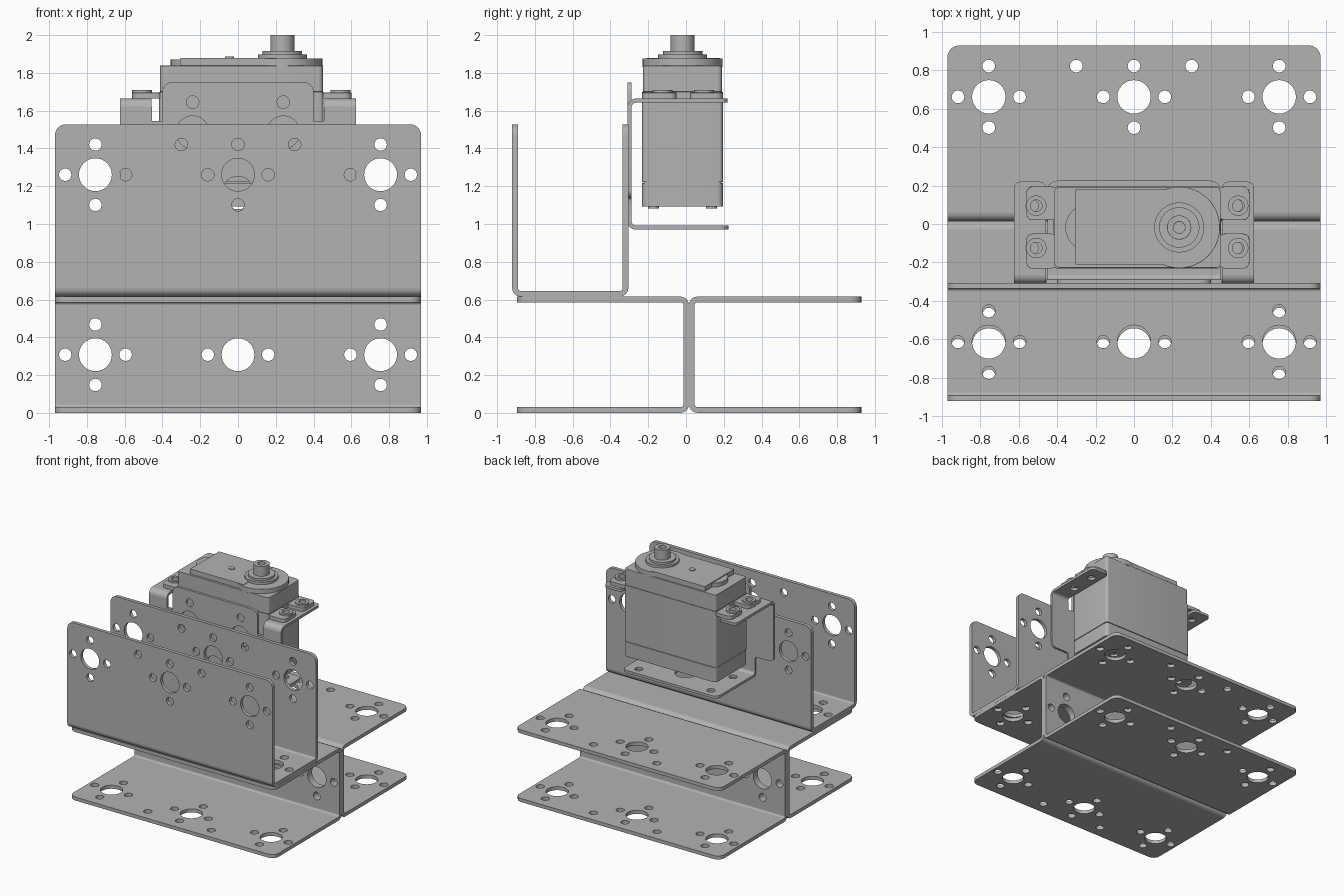
import bpy, bmesh, math
from mathutils import Vector, Matrix

cube = bpy.data.objects.get("Cube")
if cube:
    bpy.data.objects.remove(cube, do_unlink=True)

metal = bpy.data.materials.new("plain grey")
metal.use_nodes = True
GREY = (0.45, 0.45, 0.45, 1)
metal.diffuse_color = GREY
metal.node_tree.nodes["Principled BSDF"].inputs["Base Color"].default_value = GREY

X, Y, Z = Vector((1, 0, 0)), Vector((0, 1, 0)), Vector((0, 0, 1))


def frame(origin, u, v):
    """Matrix whose local x, y axes run along u, v."""
    m = Matrix((u, v, u.cross(v))).transposed().to_4x4()
    m.translation = origin
    return m


def circle(x, y, r, n=32):
    return [(x + r * math.cos(k * math.tau / n), y + r * math.sin(k * math.tau / n)) for k in range(n)]


def fillet(corners, steps=6):
    """Outline from (x, y, radius) corners, each rounded off."""
    out = []
    for i, (x, y, r) in enumerate(corners):
        p = Vector((x, y))
        a = (Vector(corners[i - 1][:2]) - p).normalized()
        b = (Vector(corners[(i + 1) % len(corners)][:2]) - p).normalized()
        if r == 0:
            out.append((x, y))
            continue
        for k in range(steps + 1):
            t = k / steps * math.pi / 2
            out.append(tuple(p + a * r * (1 - math.sin(t)) + b * r * (1 - math.cos(t))))
    return out


def rect(x0, x1, y0, y1, r=0.0, r_low=None):
    low = r if r_low is None else r_low
    return fillet([(x0, y0, low), (x1, y0, low), (x1, y1, r), (x0, y1, r)])


def slab(bm, loops, w0, w1, matrix=Matrix()):
    """Filled outline with holes, between local heights w0 and w1."""
    curve = bpy.data.curves.new("outline", 'CURVE')
    curve.dimensions, curve.fill_mode = '2D', 'BOTH'
    curve.extrude = (w1 - w0) / 2
    for loop in loops:
        spline = curve.splines.new('POLY')
        spline.points.add(len(loop) - 1)
        for point, (x, y) in zip(spline.points, loop):
            point.co = (x, y, 0, 1)
        spline.use_cyclic_u = True
    helper = bpy.data.objects.new("outline", curve)
    bpy.context.collection.objects.link(helper)
    deps = bpy.context.evaluated_depsgraph_get()
    mesh = bpy.data.meshes.new_from_object(helper.evaluated_get(deps))
    mesh.transform(matrix @ Matrix.Translation((0, 0, (w0 + w1) / 2)))
    bm.from_mesh(mesh)
    bpy.data.objects.remove(helper, do_unlink=True)
    bpy.data.curves.remove(curve)
    bpy.data.meshes.remove(mesh)


def finish(name, bm, matrix=Matrix(), bevel=0.0):
    bmesh.ops.remove_doubles(bm, verts=bm.verts, dist=0.0005)
    bmesh.ops.recalc_face_normals(bm, faces=bm.faces)
    mesh = bpy.data.meshes.new(name)
    bm.to_mesh(mesh)
    bm.free()
    mesh.transform(matrix)
    mesh.materials.clear()
    mesh.materials.append(metal)
    for p in mesh.polygons:
        p.material_index = 0
        p.use_smooth = True
    mesh.set_sharp_from_angle(angle=math.radians(35))
    ob = bpy.data.objects.new(name, mesh)
    bpy.context.collection.objects.link(ob)
    if bevel:
        mod = ob.modifiers.new("soft edges", 'BEVEL')
        mod.width, mod.segments, mod.limit_method = bevel, 2, 'ANGLE'
    return ob


def part(name, loops, z0, z1, bevel=0.0):
    bm = bmesh.new()
    slab(bm, loops, z0, z1)
    return finish(name, bm, bevel=bevel)


def bend(bm, x0, x1, cy, cz, sy, sz, r, t):
    """Quarter-round sheet fold along x, bulging toward (sy, sz)."""
    arc = [k * math.pi / 12 for k in range(7)]
    ring = [(cy + sy * r * math.cos(a), cz + sz * r * math.sin(a)) for a in arc]
    ring += [(cy + sy * (r - t) * math.cos(a), cz + sz * (r - t) * math.sin(a)) for a in reversed(arc)]
    slab(bm, [ring], x0, x1, frame(Vector(), Y, Z))


# Channel brackets: a web with two perforated flanges
BIG, SMALL, PITCH = 0.087, 0.033, 0.16
HALF, SPAN, LENGTH, T, R = 0.97, 0.615, 0.912, 0.03, 0.045


def hole_cluster(x, y, vertical=True):
    holes = [circle(x, y, BIG)]
    for s in (-PITCH, PITCH):
        holes.append(circle(x + s, y, SMALL, 20))
        if vertical:
            holes.append(circle(x, y + s, SMALL, 20))
    return holes


def channel(name, matrix):
    bm = bmesh.new()
    h = SPAN / 2
    web = [rect(-HALF, HALF, R - h, h - R)]
    flange = [rect(-HALF, HALF, R, LENGTH, 0.06, 0)]
    for x in (-0.755, 0, 0.755):
        web += hole_cluster(x, 0, x != 0)
        flange += hole_cluster(x, 0.645)
    for x in (-0.3, 0.3):
        flange.append(circle(x, 0.645 + PITCH, SMALL, 20))
    slab(bm, web, 0, T)
    for s in (-1, 1):
        inner = s * (h - T / 2)
        slab(bm, flange, -T / 2, T / 2, frame(Vector((0, inner, 0)), X, Z))
        bend(bm, -HALF, HALF, s * (h - R), R, s, -1, R, T)
    finish(name, bm, matrix)


channel("upright_channel", Matrix.Translation((0, -0.613, 0.616)))
channel("front_channel", Matrix.Translation((0, 0.016, 0.308)) @ Matrix.Rotation(math.pi / 2, 4, 'X'))
channel("rear_channel", Matrix.Translation((0, 0.016, 0.308)) @ Matrix.Rotation(-math.pi / 2, 4, 'X'))

# Motor mount: upright wall, two top ears, bottom shelf
bm = bmesh.new()
TM, RM, BACK, LOW, HIGH = 0.022, 0.045, -0.31, 0.97, 1.664
right_side = [(0.45, LOW + RM, 0), (0.45, 1.14, 0.02), (0.625, 1.14, 0.04), (0.625, HIGH - RM, 0),
              (0.455, HIGH - RM, 0), (0.455, 1.545, 0), (0.4, 1.545, 0), (0.4, 1.75, 0.05)]
wall = [fillet(right_side + [(-x, z, r) for x, z, r in reversed(right_side)])]
for x in (-0.24, 0.24):
    wall += hole_cluster(x, 1.485)[:1]
    wall += [circle(x, 1.485 + s, SMALL, 20) for s in (-PITCH, PITCH)]
    wall.append(circle(math.copysign(0.08, x), 1.485, SMALL, 20))
wall.append(circle(0, 1.165, BIG))
slab(bm, wall, -TM, 0, frame(Vector((0, BACK, 0)), X, Z))
shelf = [rect(-0.45, 0.45, BACK + RM, 0.225, 0.05, 0), circle(0, 0, BIG)]
shelf += [circle(x, y, SMALL, 20) for x in (-0.34, 0.34) for y in (-0.15, 0.15)]
slab(bm, shelf, LOW, LOW + TM)
bend(bm, -0.45, 0.45, BACK + RM, LOW + RM, -1, -1, RM, TM)
for s in (-1, 1):
    x0, x1 = sorted((s * 0.457, s * 0.625))
    ear = [rect(x0, x1, BACK + RM, 0.22, 0.035, 0)]
    ear += [circle(s * 0.53, y, SMALL, 20) for y in (-0.125, 0.095)]
    slab(bm, ear, HIGH - TM, HIGH)
    bend(bm, x0, x1, BACK + RM, HIGH - RM, -1, 1, RM, TM)
finish("motor_mount", bm)

# Motor case
Y0, Y1, MID = -0.232, 0.195, -0.018
part("motor_base", [rect(-0.418, 0.452, Y0, Y1, 0.03)], 1.093, 1.217, 0.015)
part("motor_body", [rect(-0.418, 0.452, Y0, Y1, 0.02)], 1.222, 1.70)
part("motor_seam", [rect(-0.41, 0.445, Y0 + 0.008, Y1 - 0.008, 0.02)], 1.2, 1.24)
part("motor_top", [rect(-0.414, 0.45, Y0 + 0.004, Y1 - 0.004, 0.025)], 1.70, 1.838, 0.008)
for x in (-0.33, 0.4):
    for y in (Y0 + 0.06, Y1 - 0.06):
        part("base_screw", [circle(x, y, 0.03, 16)], 1.083, 1.1)

# Mounting tabs with grommets
for side, xi, xo, xc in (("right", -0.40, -0.56, -0.508), ("left", 0.44, 0.6, 0.542)):
    for end, y in (("front", -0.125), ("rear", 0.095)):
        lo, hi = (Y0, y + 0.075) if y < 0 else (y - 0.075, Y1)
        tab = rect(min(xi, xo), max(xi, xo), lo, hi, 0.035)
        part(f"{side}_{end}_tab", [tab, circle(xc, y, 0.04, 20)], HIGH, 1.695, 0.005)
        part(f"{side}_{end}_grommet", [circle(xc, y, 0.053, 24), circle(xc, y, 0.03, 24)], HIGH, 1.71)

# Gear cover, output boss and shaft
SX = 0.235
part("gear_cover", [rect(-0.305, 0.2, -0.21, 0.18)], 1.83, 1.88)
part("cover_lobe", [circle(-0.235, MID, 0.122)], 1.83, 1.872)
part("gear_dome", [circle(SX, MID, 0.212, 48)], 1.83, 1.876, 0.005)
part("cover_dimple", [circle(-0.045, MID, 0.025, 20)], 1.875, 1.886)
part("output_boss", [circle(SX, MID, 0.13, 40)], 1.87, 1.898)
part("boss_rim", [circle(SX, MID, 0.105, 40)], 1.89, 1.916)
part("output_shaft", [circle(SX, MID, 0.063), circle(SX, MID, 0.03, 24)], 1.91, 2.0, 0.008)
